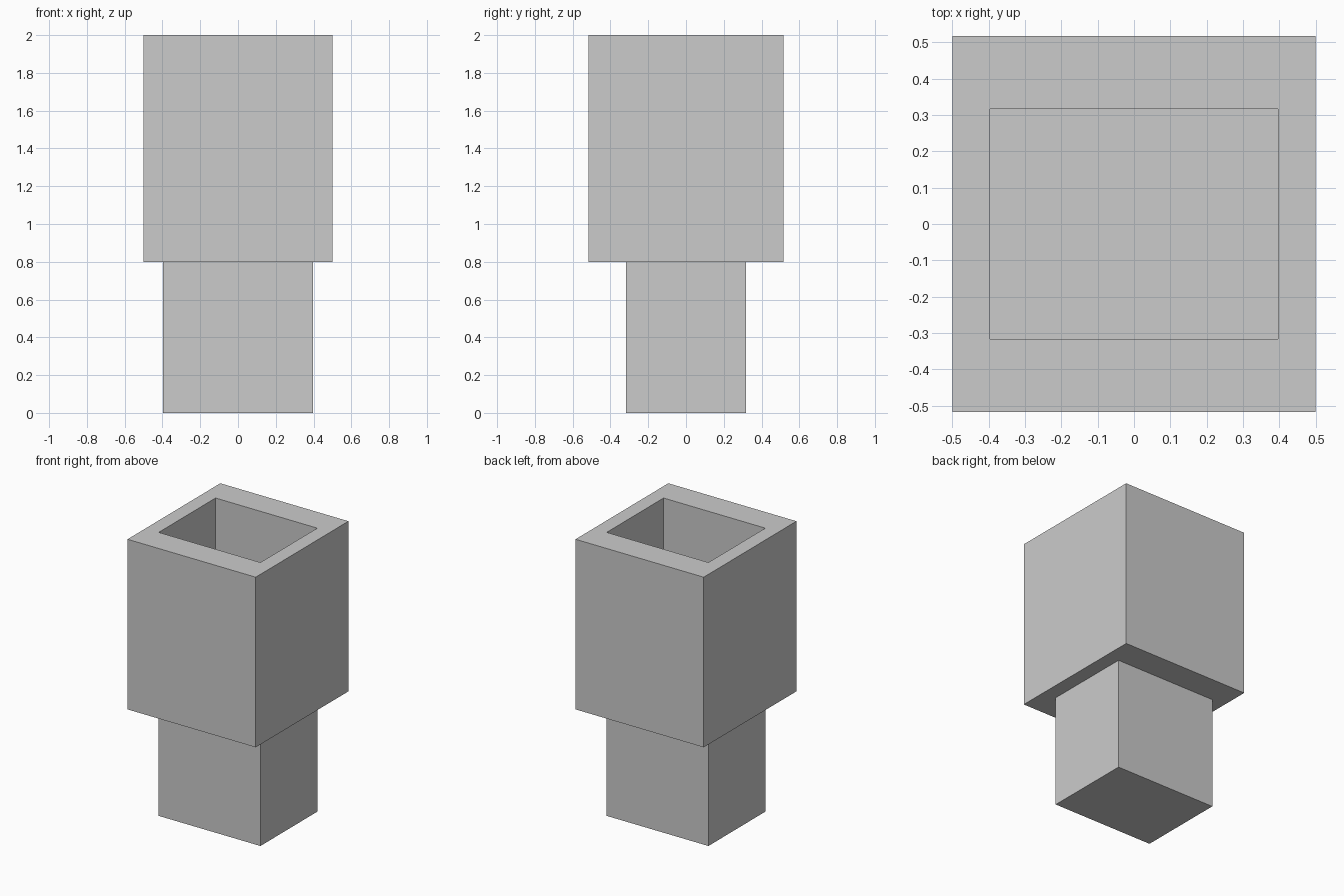
import bpy
import bmesh

cube = bpy.data.objects.get("Cube")
if cube:
    bpy.data.objects.remove(cube, do_unlink=True)

# Single flat grey
grey = bpy.data.materials.new("light_grey")
grey.use_nodes = True
colour = (0.6, 0.6, 0.6, 1)
grey.diffuse_color = colour
grey.node_tree.nodes["Principled BSDF"].inputs["Base Color"].default_value = colour

BODY = (0.5, 0.517)      # half sizes of the body
PEG = (0.397, 0.317)     # half sizes shared by the peg and the socket
PEG_TOP, SOCKET_FLOOR, TOP = 0.8, 1.2, 2.0


def ring(bm, half, z):
    """Rectangle of four vertices at height z."""
    corners = ((-1, -1), (1, -1), (1, 1), (-1, 1))
    return [bm.verts.new((sx * half[0], sy * half[1], z)) for sx, sy in corners]


# Peg, shoulder, body walls, rim and socket as one stepped profile
bm = bmesh.new()
profile = [(PEG, 0), (PEG, PEG_TOP), (BODY, PEG_TOP),
           (BODY, TOP), (PEG, TOP), (PEG, SOCKET_FLOOR)]
rings = [ring(bm, half, z) for half, z in profile]
for low, high in zip(rings, rings[1:]):
    for i in range(4):
        j = (i + 1) % 4
        bm.faces.new((low[i], low[j], high[j], high[i]))
bm.faces.new(reversed(rings[0]))   # peg bottom
bm.faces.new(rings[-1])            # socket floor
bmesh.ops.recalc_face_normals(bm, faces=bm.faces)

mesh = bpy.data.meshes.new("socket_block")
bm.to_mesh(mesh)
bm.free()
mesh.materials.append(grey)
block = bpy.data.objects.new("socket_block_with_peg", mesh)
block.location.x = -0.002 * 0
bpy.context.collection.objects.link(block)
